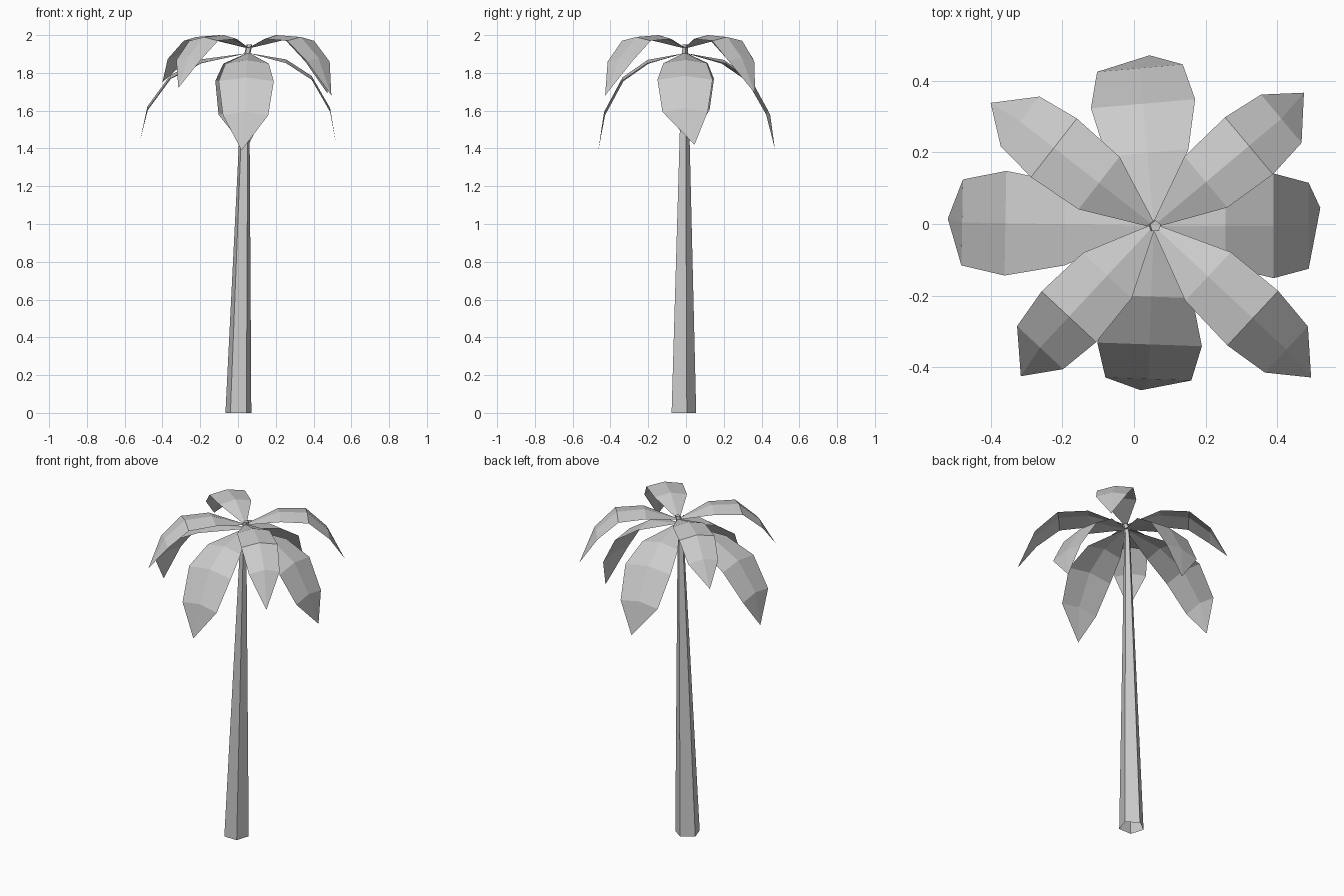
import bpy
import bmesh
from math import cos, sin, radians, pi
from mathutils import Vector

cube = bpy.data.objects.get("Cube")
if cube:
    bpy.data.objects.remove(cube)

GREY = (0.6, 0.6, 0.6, 1)
grey = bpy.data.materials.new("plain_grey")
grey.use_nodes = True
grey.diffuse_color = GREY
grey.node_tree.nodes["Principled BSDF"].inputs["Base Color"].default_value = GREY


def finish(name, bm):
    mesh = bpy.data.meshes.new(name)
    bm.to_mesh(mesh)
    bm.free()
    mesh.materials.append(grey)
    obj = bpy.data.objects.new(name, mesh)
    bpy.context.collection.objects.link(obj)
    return obj


def trunk(name, stations, sides=5):
    """Tapered leaning tube, open at the foot, with a flat side to the front."""
    bm = bmesh.new()
    rings = []
    for x, y, z, radius in stations:
        angles = [pi / 2 + 2 * pi * i / sides for i in range(sides)]
        rings.append([bm.verts.new((x + radius * cos(a), y + radius * sin(a), z))
                      for a in angles])
    for low, high in zip(rings, rings[1:]):
        for i in range(sides):
            j = (i + 1) % sides
            bm.faces.new((low[i], low[j], high[j], high[i]))
    bm.faces.new(rings[-1])
    return finish(name, bm)


def frond(name, root, angle, reach, droop, sway, profile, crown=0.02):
    """Folded leaf sheet: rows of edge, ridge, edge that close in a point."""
    along = Vector((cos(radians(angle)), sin(radians(angle)), 0))
    across = Vector((-along.y, along.x, 0))
    bm = bmesh.new()
    rows = []
    for part, rise, half in profile:
        ridge = Vector(root) + along * reach * part
        ridge.z += rise if rise > 0 else rise * droop
        edge = across * half - Vector((0, 0, crown if part else 0))
        other = -across * half - Vector((0, 0, crown if part else 0))
        rows.append([bm.verts.new(ridge + p) for p in (other, Vector(), edge)])
    for near, far in zip(rows, rows[1:]):
        for i in range(2):
            bm.faces.new((near[i], far[i], far[i + 1], near[i + 1]))
    # pointed end
    tip = Vector(root) + along * reach + across * sway
    tip.z -= droop / 2
    point = bm.verts.new(tip)
    for i in range(2):
        bm.faces.new((rows[-1][i], point, rows[-1][i + 1]))
    return finish(name, bm)


# Trunk with a small bent crown stub
trunk("trunk", [(0.002, -0.018, 0, 0.072),
                (0.043, -0.008, 1.87, 0.017),
                (0.06, -0.006, 1.95, 0.016)])

# Lower tier: broad drooping fronds (share of reach, rise, half width)
LOWER = [(0, 0, 0.006), (0.43, -0.035, 0.115), (0.72, -0.125, 0.146), (0.93, -0.3, 0.12)]
for side, angle, reach, droop, sway in [
        ("left", 0, 0.465, 0.97, 0.05), ("back", 95, 0.475, 1.02, -0.03),
        ("right", 179, 0.575, 0.94, -0.01), ("front", 268, 0.46, 1.03, -0.02)]:
    frond(f"lower_frond_{side}", (0.055, -0.005, 1.905), angle, reach, droop, sway, LOWER)

# Upper tier: narrower fronds that arch up before they fall
UPPER = [(0, 0, 0.006), (0.34, 0.07, 0.093), (0.62, 0.06, 0.104), (0.83, -0.1, 0.088)]
for side, angle, reach, droop, sway in [
        ("back_left", 40, 0.56, 0.48, 0.015), ("back_right", 142, 0.57, 0.36, 0.01),
        ("front_right", 227, 0.56, 0.42, 0.015), ("front_left", 317, 0.61, 0.5, -0.01)]:
    frond(f"upper_frond_{side}", (0.055, -0.005, 1.93), angle, reach, droop, sway, UPPER)
